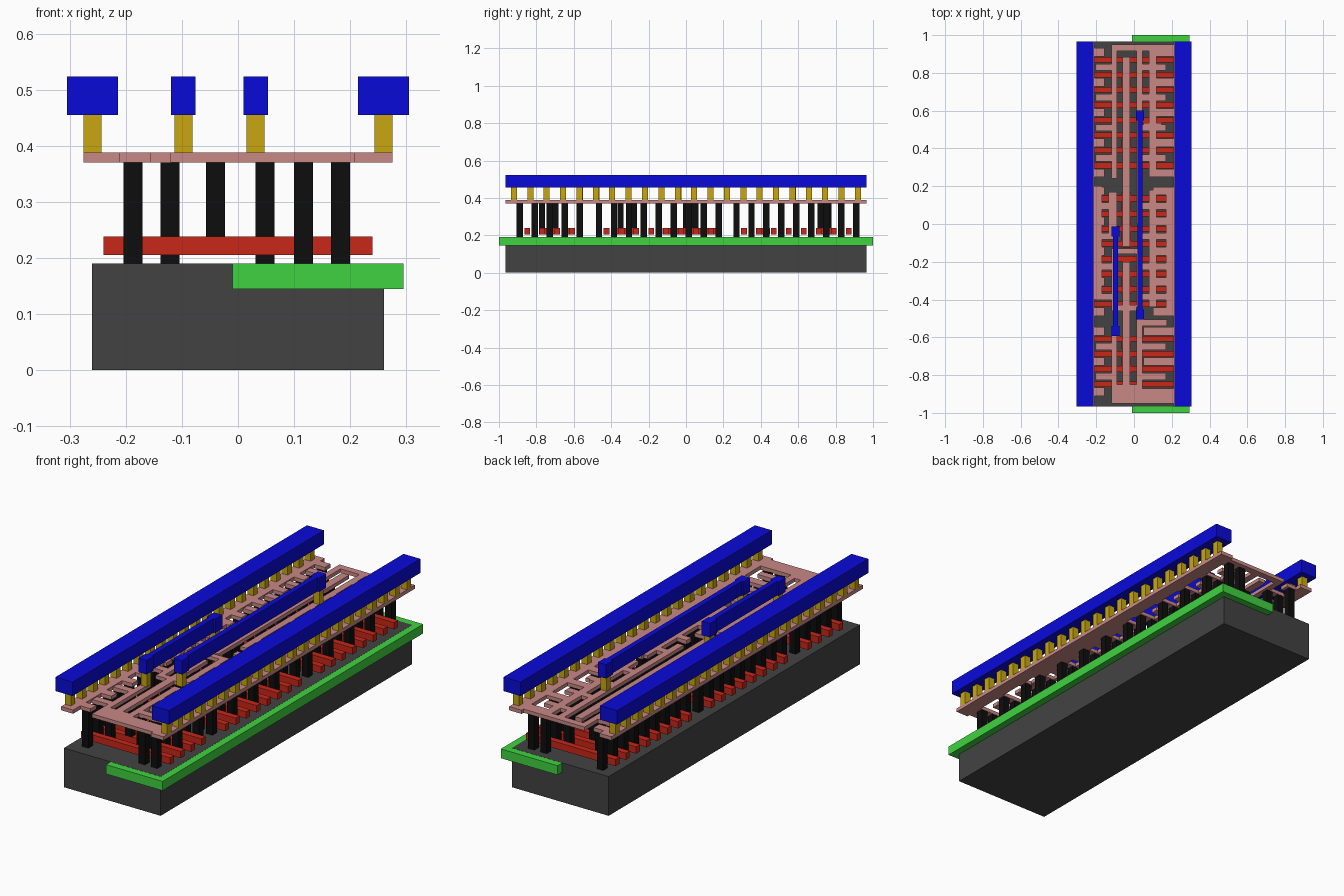
import bpy, bmesh


def material(name, rgb):
    m = bpy.data.materials.new(name)
    m.diffuse_color = (*rgb, 1)
    return m


DARK = material("dark_grey", (0.055, 0.055, 0.055))
GREEN = material("green", (0.05, 0.65, 0.05))
RED = material("red", (0.58, 0.02, 0.01))
BLACK = material("black", (0.004, 0.004, 0.004))
PINK = material("pink", (0.58, 0.25, 0.24))
GOLD = material("gold", (0.58, 0.39, 0.005))
BLUE = material("blue", (0.003, 0.003, 0.7))


def layer(name, rects, z0, z1, mat):
    """One object made of boxes, each (x0, x1, y0, y1), from z0 to z1."""
    bm = bmesh.new()
    for x0, x1, y0, y1 in rects:
        cube = bmesh.ops.create_cube(bm, size=1)["verts"]
        for v in cube:
            v.co = (x0 if v.co.x < 0 else x1,
                    y0 if v.co.y < 0 else y1,
                    z0 if v.co.z < 0 else z1)
    mesh = bpy.data.meshes.new(name)
    bm.to_mesh(mesh)
    bm.free()
    mesh.materials.append(mat)
    ob = bpy.data.objects.new(name, mesh)
    bpy.context.collection.objects.link(ob)
    return ob


def sq(x, y, w=0.034):
    return (x - w / 2, x + w / 2, y - w / 2, y + w / 2)


# Base block and the well strip set into its top
layer("substrate", [(-0.26, 0.26, -0.965, 0.965)], 0, 0.1905, DARK)
layer("well", [(-0.01, 0.295, -1, 1)], 0.145, 0.19, GREEN)

# Gate rows in three groups: (first row y, number of rows)
PITCH = 0.08
groups = [(-0.848, 4), (-0.425, 8), (0.31, 8)]
gates, sources, drains = [], [], []
for y0, n in groups:
    gates += [y0 + i * PITCH for i in range(n)]
    for i in range(n + 1):
        (drains if i % 2 else sources).append(y0 + (i - 0.5) * PITCH)

# Gate fingers and the bars joining them
fingers = [(-0.24, 0.24, y - 0.015, y + 0.015) for y in gates]
bars = [(-0.065, -0.015, -0.125, 0.168), (-0.065, -0.015, 0.39, 0.45),
        (-0.065, -0.015, -0.66, -0.6), (-0.065, -0.015, -0.785, -0.68),
        (-0.065, -0.015, -0.37, -0.26), (-0.065, -0.015, 0.7, 0.78)]
layer("gate_fingers", fingers + bars, 0.205, 0.238, RED)

# Contact pillars beside the gates and on the gate bars
pillars = [sq(x, y) for y in sources for x in (-0.187, 0.117, 0.183)]
pillars += [sq(x, y) for y in drains for x in (-0.187, -0.121, 0.048, 0.117)]
layer("contact_pillars", pillars, 0.19, 0.37, BLACK)
gate_y = (-0.77, -0.7, -0.35, -0.28, 0.0, 0.05, 0.72, 0.76)
layer("gate_pillars", [sq(-0.04, y) for y in gate_y], 0.238, 0.37, BLACK)

# Lower metal: side rails with fingers
rails = [(-0.275, -0.21, -0.965, 0.965), (0.208, 0.275, -0.965, 0.965),
         (-0.21, -0.17, -0.4, 0.2), (0.17, 0.208, -0.48, 0.18)]
rails += [(-0.21, -0.155, y - 0.022, y + 0.022) for y in sources]
rails += [(0.1, 0.208, y - 0.022, y + 0.022) for y in sources if y > -0.5]
rails += [(0.05, 0.208, y - 0.022, y + 0.022) for y in sources if y < -0.5 and y > -0.85]
layer("lower_rails", rails, 0.37, 0.388, PINK)

# Lower metal: signal tracks between the rails
tracks = [
    (-0.12, 0.208, 0.915, 0.95), (-0.12, 0.208, -0.95, -0.87),
    (-0.12, -0.09, 0.24, 0.93), (-0.135, -0.09, -0.06, 0.17),
    (-0.12, -0.09, -0.46, -0.13), (-0.12, -0.09, -0.9, -0.54),
    (-0.06, -0.022, -0.12, 0.885), (-0.06, -0.022, -0.88, -0.2),
    (-0.09, 0.012, -0.88, -0.85), (0.012, 0.045, -0.88, -0.505),
    (0.012, 0.045, 0.0, 0.93), (0.012, 0.045, -0.44, -0.13),
    (0.012, 0.175, -0.54, -0.505), (0.08, 0.12, 0.25, 0.95),
    (0.08, 0.12, -0.44, 0.18), (0.05, 0.145, 0.5, 0.535),
    (-0.09, 0.012, -0.46, -0.43), (-0.09, 0.012, -0.16, -0.13),
]
tracks += [(-0.205, -0.1, y - 0.018, y + 0.018) for y in drains]
tracks += [(0.03, 0.17, y - 0.018, y + 0.018) for y in drains]
layer("signal_tracks", tracks, 0.37, 0.388, PINK)

# Vias under the upper rails and the jumpers
vias = [sq(s * 0.259, -0.92 + i * 0.0876, 0.032) for s in (-1, 1) for i in range(22)]
layer("rail_vias", vias, 0.388, 0.455, GOLD)
jumpers = {"left_jumper": (-0.0975, -0.594, -0.013), "right_jumper": (0.0315, -0.505, 0.6)}
for name, (x, y0, y1) in jumpers.items():
    layer(name + "_vias", [sq(x, y, 0.032) for y in (y0 + 0.027, y1 - 0.027)],
          0.388, 0.455, GOLD)
    layer(name, [(x - 0.022, x + 0.022, y0, y0 + 0.053),
                 (x - 0.013, x + 0.013, y0 + 0.053, y1 - 0.053),
                 (x - 0.022, x + 0.022, y1 - 0.053, y1)], 0.455, 0.523, BLUE)

# Upper power rails
layer("left_rail", [(-0.305, -0.214, -0.965, 0.965)], 0.455, 0.523, BLUE)
layer("right_rail", [(0.214, 0.305, -0.965, 0.965)], 0.455, 0.523, BLUE)
